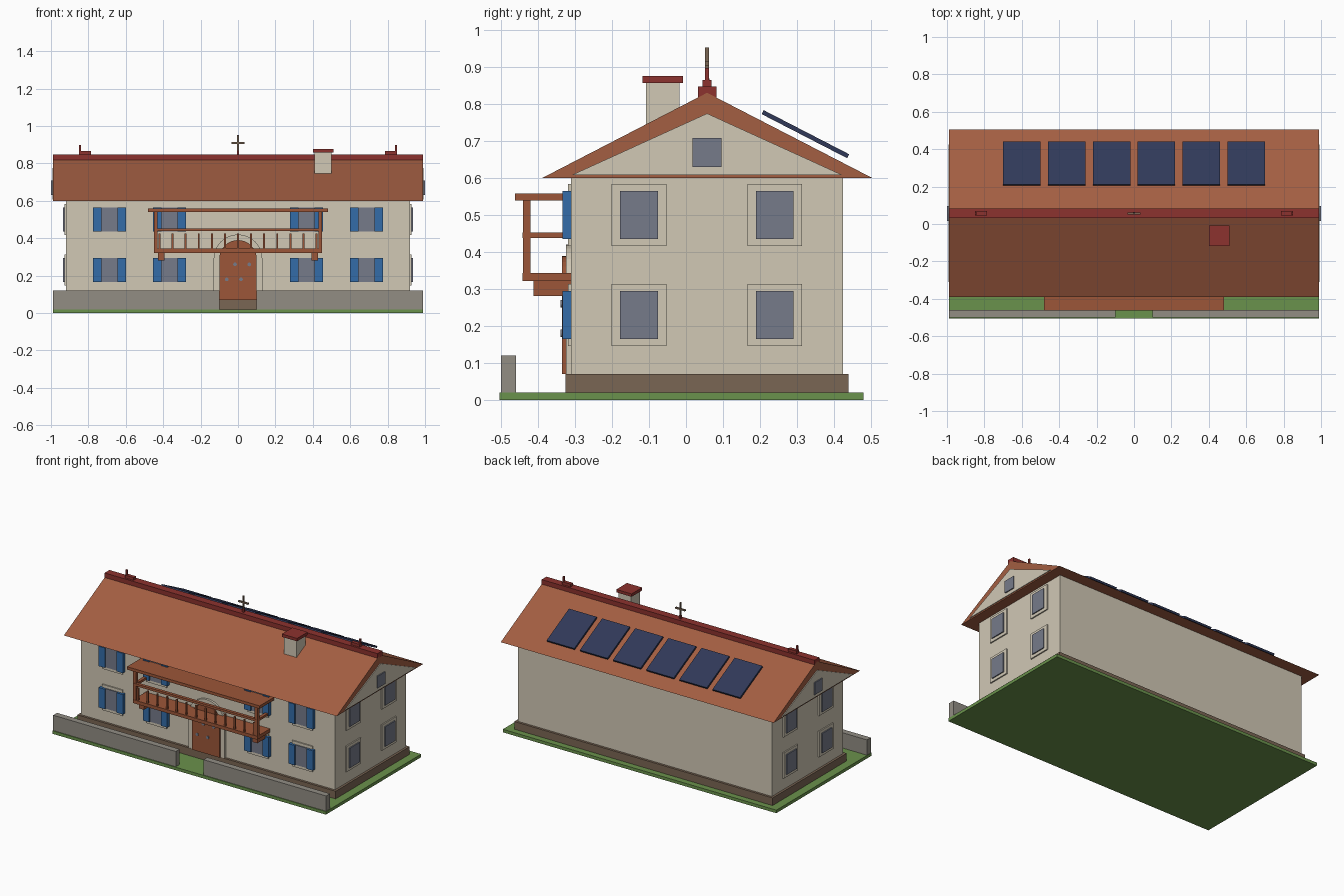
import bpy, bmesh, math
from mathutils import Vector

if "Cube" in bpy.data.objects:
    bpy.data.objects.remove(bpy.data.objects["Cube"])


def material(name, r, g, b):
    lin = [((c / 255 + 0.055) / 1.055) ** 2.4 for c in (r, g, b)]
    m = bpy.data.materials.new(name)
    m.diffuse_color = (*lin, 1)
    m.use_nodes = True
    m.node_tree.nodes["Principled BSDF"].inputs["Base Color"].default_value = m.diffuse_color
    return m


CREAM = material("cream plaster", 209, 200, 181)
STONE = material("grey stone", 146, 141, 132)
ROOF = material("roof tile", 163, 94, 66)
WOOD = material("timber", 156, 86, 56)
BASE = material("brown plinth", 122, 102, 84)
BLUE = material("blue shutter", 52, 108, 168)
GLASS = material("window glass", 118, 123, 138)
RED = material("dark red", 140, 50, 46)
GRASS = material("grass green", 106, 146, 76)
SOLAR = material("solar navy", 48, 57, 88)


def finish(name, bm, mat):
    bmesh.ops.recalc_face_normals(bm, faces=bm.faces)
    me = bpy.data.meshes.new(name)
    bm.to_mesh(me)
    bm.free()
    me.materials.append(mat)
    ob = bpy.data.objects.new(name, me)
    bpy.context.collection.objects.link(ob)
    return ob


def box(name, mat, x, y, z):
    """Box from (min, max) ranges on each axis."""
    bm = bmesh.new()
    bmesh.ops.create_cube(bm, size=1)
    for v in bm.verts:
        v.co = Vector([r[1] if c > 0 else r[0] for r, c in zip((x, y, z), v.co)])
    return finish(name, bm, mat)


def prism(name, mat, points, depth):
    """Extrude a closed outline of 3D points along a vector."""
    bm = bmesh.new()
    f = bm.faces.new([bm.verts.new(p) for p in points])
    r = bmesh.ops.extrude_face_region(bm, geom=[f], use_keep_orig=True)
    moved = [v for v in r["geom"] if isinstance(v, bmesh.types.BMVert)]
    bmesh.ops.translate(bm, verts=moved, vec=Vector(depth))
    return finish(name, bm, mat)


def pair(s, a, b):
    """Range a..b on the side of x given by sign s."""
    return tuple(sorted((s * a, s * b)))


MID = 0.057  # y of the ridge

# Ground, plinth and main walls
box("lawn", GRASS, (-0.99, 0.99), (-0.505, 0.48), (0, 0.02))
box("plinth", BASE, (-0.935, 0.935), (-0.326, 0.44), (0.02, 0.07))
box("house_walls", CREAM, (-0.92, 0.92), (-0.311, 0.425), (0.07, 0.6))

# Solid gable roof and ridge
prism("roof", ROOF, [(-0.988, -0.39, 0.6), (-0.988, 0.505, 0.6), (-0.988, MID, 0.831)], (1.976, 0, 0))
box("ridge_cap", RED, (-0.988, 0.988), (MID - 0.025, MID + 0.025), (0.815, 0.848))

for s in (-1, 1):
    # Garden wall halves
    box("garden_wall", STONE, pair(s, 0.1, 0.988), (-0.5, -0.46), (0.02, 0.12))
    # Gable plaster with small window
    prism("gable_panel", CREAM, [(s * 0.98, -0.31, 0.608), (s * 0.98, 0.424, 0.608), (s * 0.98, MID, 0.775)],
          (s * 0.013, 0, 0))
    box("gable_window", GLASS, pair(s, 0.985, 1.0), (0.017, 0.096), (0.63, 0.709))
    # Ridge ornaments
    box("ridge_ornament", RED, pair(s, 0.787, 0.85), (MID - 0.012, MID + 0.012), (0.84, 0.866))
    box("ridge_pin", RED, pair(s, 0.84, 0.85), (MID - 0.005, MID + 0.005), (0.86, 0.898))
    for z in (0.23, 0.5):
        # Side windows
        for y in (-0.127, 0.24):
            box("side_window_frame", CREAM, pair(s, 0.91, 0.928), (y - 0.074, y + 0.074), (z - 0.084, z + 0.084))
            box("side_window_glass", GLASS, pair(s, 0.915, 0.935), (y - 0.051, y + 0.051), (z - 0.065, z + 0.065))
        # Front windows with shutters
        for cx in (0.367, 0.6875):
            x = s * cx
            box("front_window_frame", CREAM, (x - 0.074, x + 0.074), (-0.319, -0.3), (z - 0.084, z + 0.084))
            box("front_window_glass", GLASS, (x - 0.05, x + 0.05), (-0.325, -0.305), (z - 0.065, z + 0.065))
            for t in (-1, 1):
                a, b = pair(t, 0.043, 0.088)
                box("shutter", BLUE, (x + a, x + b), (-0.334, -0.305), (z - 0.065, z + 0.065))


# Arched door and surround
def arch(r, y):
    arc = [(r * math.cos(math.pi * i / 16), y, 0.29 + r * math.sin(math.pi * i / 16)) for i in range(17)]
    return [(r, y, 0.07)] + arc + [(-r, y, 0.07)]


prism("door_surround", CREAM, arch(0.13, -0.305), (0, -0.02, 0))
prism("door", WOOD, arch(0.1, -0.315), (0, -0.02, 0))
for x, z in ((-0.016, 0.26), (0.06, 0.26), (-0.06, 0.18), (0.016, 0.18)):
    prism("door_stud", GLASS, [(x + 0.01 * math.cos(math.pi * i / 6), -0.333, z + 0.01 * math.sin(math.pi * i / 6))
                               for i in range(12)], (0, -0.006, 0))

# Balcony: floor, canopy, rails, posts, brackets and balusters
box("balcony_floor", WOOD, (-0.45, 0.45), (-0.443, -0.305), (0.322, 0.344))
box("balcony_canopy", WOOD, (-0.48, 0.48), (-0.462, -0.305), (0.54, 0.559))
box("balcony_front_rail", WOOD, (-0.45, 0.45), (-0.443, -0.423), (0.438, 0.453))
for s in (-1, 1):
    box("balcony_side_rail", WOOD, pair(s, 0.43, 0.45), (-0.425, -0.305), (0.438, 0.453))
    box("balcony_post", WOOD, pair(s, 0.43, 0.45), (-0.441, -0.421), (0.34, 0.545))
    box("balcony_bracket", WOOD, pair(s, 0.392, 0.428), (-0.412, -0.305), (0.281, 0.325))
for i in range(13):
    x = -0.42 + 0.07 * i
    box("baluster", WOOD, (x - 0.005, x + 0.005), (-0.438, -0.428), (0.34, 0.425))

# Chimney
box("chimney", CREAM, (0.41, 0.5), (-0.108, -0.018), (0.7, 0.86))
box("chimney_cap", RED, (0.4, 0.51), (-0.118, -0.008), (0.858, 0.877))

# Ridge cross
box("cross_foot", RED, (-0.006, 0.006), (MID - 0.006, MID + 0.006), (0.84, 0.87))
box("cross_upright", BASE, (-0.005, 0.005), (MID - 0.005, MID + 0.005), (0.86, 0.953))
box("cross_bar", BASE, (-0.035, 0.035), (MID - 0.005, MID + 0.005), (0.905, 0.915))

# Solar panels parallel to the back slope
for i in range(6):
    p = box("solar_panel", SOLAR, (-0.1, 0.1), (-0.13, 0.13), (-0.006, 0.006))
    p.location = (-0.6 + 0.24 * i, 0.323, 0.719)
    p.rotation_euler.x = -math.atan2(0.231, 0.448)
